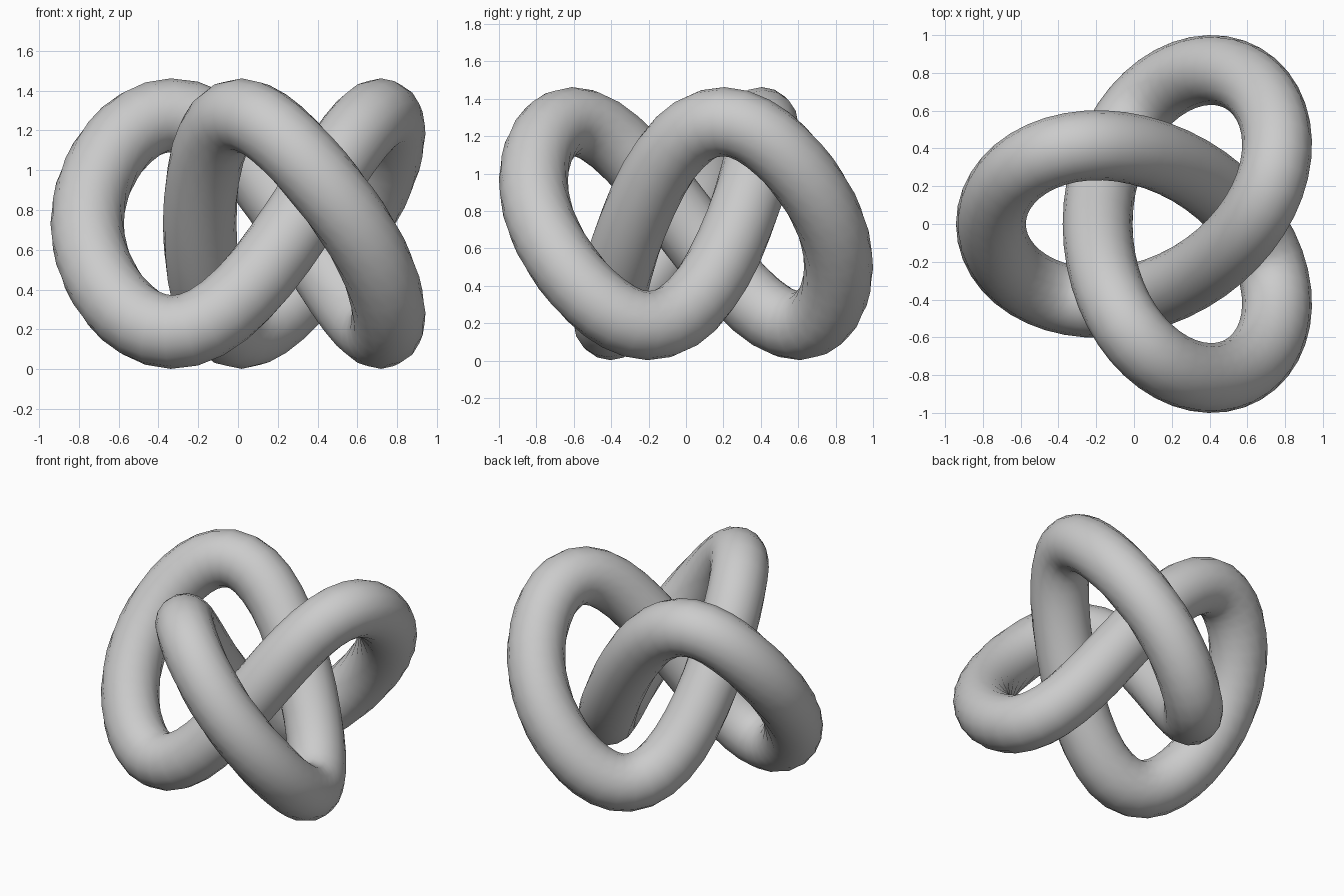
import bpy, bmesh
from math import sin, cos, pi
from mathutils import Vector

if "Cube" in bpy.data.objects:
    bpy.data.objects.remove(bpy.data.objects["Cube"])

BIG, SMALL, HEIGHT = 0.608, 0.2825, 0.532   # centreline amplitudes
TUBE, STEPS, SIDES = 0.185, 96, 16


def centre(t):
    # The second height term rounds out the three lobes
    return Vector((0.133 - BIG * cos(2 * t) - SMALL * cos(t),
                   -BIG * sin(2 * t) + SMALL * sin(t),
                   0.732 - HEIGHT * (sin(3 * t) - 0.114 * sin(6 * t))))


# Sweep a round section along the closed trefoil path
bm = bmesh.new()
rings = []
for i in range(STEPS):
    t = 2 * pi * i / STEPS
    tangent = (centre(t + 0.001) - centre(t - 0.001)).normalized()
    side = tangent.cross(Vector((0, 0, 1))).normalized()
    up = side.cross(tangent)
    rings.append([bm.verts.new(centre(t) + TUBE * (cos(a) * side + sin(a) * up))
                  for a in (2 * pi * k / SIDES for k in range(SIDES))])

for i in range(STEPS):
    r0, r1 = rings[i], rings[(i + 1) % STEPS]
    for k in range(SIDES):
        n = (k + 1) % SIDES
        bm.faces.new((r0[k], r0[n], r1[n], r1[k])).smooth = True
bmesh.ops.recalc_face_normals(bm, faces=bm.faces)

# Knot object
mesh = bpy.data.meshes.new("trefoil_knot")
bm.to_mesh(mesh)
bm.free()
bpy.context.collection.objects.link(bpy.data.objects.new("trefoil_knot", mesh))
